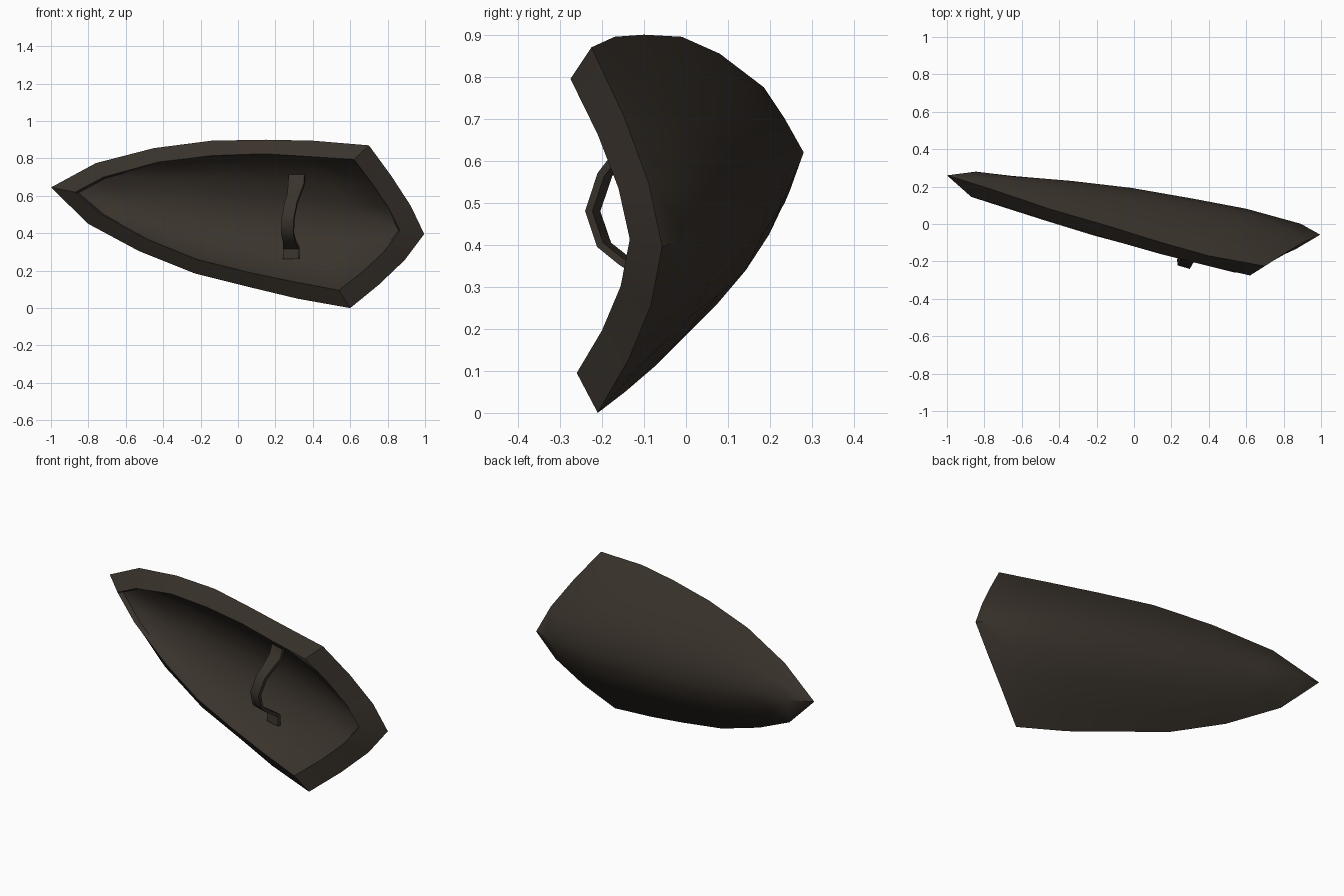
import bpy, bmesh, math
from mathutils import Vector

if "Cube" in bpy.data.objects:
    bpy.data.objects.remove(bpy.data.objects["Cube"])


def material(name, rgb):
    m = bpy.data.materials.new(name)
    m.diffuse_color = (*rgb, 1)
    m.use_nodes = True
    m.node_tree.nodes["Principled BSDF"].inputs["Base Color"].default_value = m.diffuse_color
    return m


wood = material("dark brown wood", (0.042, 0.033, 0.025))

N = 6  # steps along the shield and across it

# Long edges from the tip to the wide end: inner and outer edge of the rim
inner_top = [(-.87, .145, .62), (-.72, .10, .70), (-.43, .01, .78), (-.14, -.08, .815),
             (.14, -.16, .825), (.38, -.22, .81), (.62, -.275, .795)]
inner_low = [(-.87, .145, .62), (-.73, .10, .50), (-.48, .02, .365), (-.22, -.06, .26),
             (.06, -.135, .19), (.30, -.20, .14), (.54, -.26, .095)]
outer_top = [(-1, .26, .645), (-.76, .185, .775), (-.45, .08, .855), (-.14, -.01, .895),
             (.15, -.10, .90), (.40, -.17, .895), (.70, -.225, .87)]
outer_low = [(-1, .26, .645), (-.80, .20, .45), (-.53, .09, .305), (-.23, 0, .185),
             (.07, -.075, .11), (.32, -.145, .05), (.60, -.21, 0)]
bulge = [0, .022, .08, .127, .147, .155, .133]  # depth of the curve at each step


def arch(top, low, s, bx, by, px, py):
    """Point on the curved line between the two long edges."""
    a = abs(2 * s - 1)
    p = Vector(top).lerp(Vector(low), s + .045 * math.sin(math.pi * s))
    return p + Vector((bx * (1 - a ** px), by * (1 - a ** py), 0))


def face_point(i, j):
    px, py = (1.25, 1.55) if i == N else (1.9, 2.0)
    return arch(inner_top[i], inner_low[i], j / N, .29 * i / N, bulge[i], px, py)


def finish(name, bm, angle):
    bmesh.ops.remove_doubles(bm, verts=bm.verts, dist=1e-4)
    bmesh.ops.recalc_face_normals(bm, faces=bm.faces)
    me = bpy.data.meshes.new(name)
    bm.to_mesh(me)
    bm.free()
    ob = bpy.data.objects.new(name, me)
    bpy.context.collection.objects.link(ob)
    me.materials.append(wood)
    bpy.ops.object.select_all(action='DESELECT')
    ob.select_set(True)
    bpy.context.view_layer.objects.active = ob
    bpy.ops.object.shade_smooth_by_angle(angle=angle)


# Border of the grid: top edge, wide end, then bottom edge back to the tip
border = ([(i, 0) for i in range(N)] + [(N, j) for j in range(N)]
          + [(i, N) for i in range(N, 0, -1)])
centre = Vector((.05, 0, .46))


def floor_point(i, j):
    p = face_point(i, j) + Vector((.004, .025, 0))
    return Vector((centre.x + (p.x - centre.x) * .985, p.y,
                   centre.z + (p.z - centre.z) * .98))


def back_point(i, j):
    return face_point(i, j) + Vector((.025, .135, 0))


def outer_point(i, j):
    if i == N:
        return arch(outer_top[N], outer_low[N], j / N, .35, .16, 1.25, 1.55)
    return Vector(outer_top[i] if j == 0 else outer_low[i])


# Shield: curved inside and back panels joined by a bevelled rim
bm = bmesh.new()


def add_face(points):
    verts = []
    for p in points:
        if all((p - v.co).length > 1e-4 for v in verts):
            verts.append(bm.verts.new(p))
    if len(verts) > 2:
        bm.faces.new(verts)


for fn in (floor_point, back_point):
    for i in range(N):
        for j in range(N):
            add_face([fn(i, j), fn(i + 1, j), fn(i + 1, j + 1), fn(i, j + 1)])
for k, a in enumerate(border):
    b = border[(k + 1) % len(border)]
    for f1, f2 in ((floor_point, face_point), (face_point, outer_point),
                   (outer_point, back_point)):
        add_face([f1(*a), f1(*b), f2(*b), f2(*a)])
finish("shield", bm, .75)

# Grip: flat strap bent outward between two feet
path = [(.315, -.082, .71), (.312, -.10, .66), (.297, -.17, .597), (.285, -.193, .567),
        (.268, -.222, .48), (.265, -.195, .40), (.275, -.145, .36), (.285, -.08, .32),
        (.285, -.082, .262)]
path = [Vector(p) for p in path]
across = Vector((.96, -.28, 0))
bm = bmesh.new()
rings = []
for k, p in enumerate(path):
    along = (path[min(k + 1, len(path) - 1)] - path[max(k - 1, 0)]).normalized()
    normal = along.cross(across).normalized() * .009
    side = across * (.044 if k in (0, 1, 7, 8) else .034)
    rings.append([bm.verts.new(p + side * u + normal * v)
                  for u, v in ((-1, -1), (1, -1), (1, 1), (-1, 1))])
for r, q in zip(rings, rings[1:]):
    for e in range(4):
        bm.faces.new((r[e], r[(e + 1) % 4], q[(e + 1) % 4], q[e]))
bm.faces.new(rings[0])
bm.faces.new(rings[-1])
finish("grip", bm, .7)
